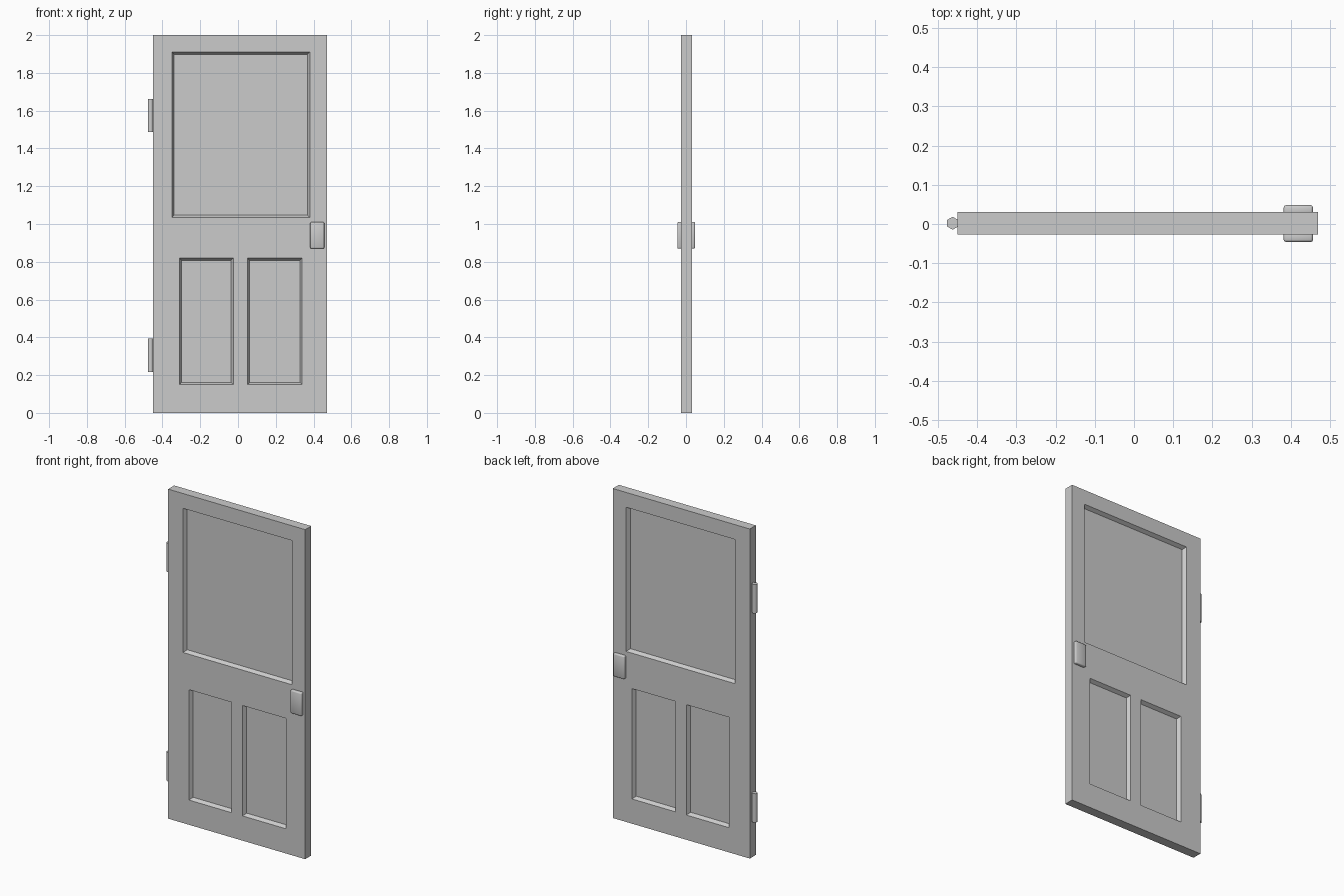
import bpy, bmesh, math
from mathutils import Vector, Matrix

cube = bpy.data.objects.get("Cube")
if cube:
    bpy.data.objects.remove(cube, do_unlink=True)

grey = bpy.data.materials.new("plain grey")
grey.use_nodes = True
grey.diffuse_color = (0.6, 0.6, 0.6, 1)
grey.node_tree.nodes["Principled BSDF"].inputs["Base Color"].default_value = (0.6, 0.6, 0.6, 1)

MID_Y = 0.002


def add_box(bm, low, high):
    low, high = Vector(low), Vector(high)
    size = high - low
    matrix = Matrix.Translation((low + high) / 2) @ Matrix.Diagonal((*size, 1))
    return bmesh.ops.create_cube(bm, size=1, matrix=matrix)


def finish(bm, name, smooth_angle=None):
    bmesh.ops.recalc_face_normals(bm, faces=bm.faces)
    mesh = bpy.data.meshes.new(name)
    bm.to_mesh(mesh)
    bm.free()
    mesh.materials.append(grey)
    obj = bpy.data.objects.new(name, mesh)
    bpy.context.collection.objects.link(obj)
    if smooth_angle:
        bpy.ops.object.select_all(action='DESELECT')
        obj.select_set(True)
        bpy.context.view_layer.objects.active = obj
        bpy.ops.object.shade_smooth_by_angle(angle=math.radians(smooth_angle))
    return obj


# Door slab with three bevelled recesses on each side: (left, right, bottom, top)
panels = [(-0.35, 0.38, 1.035, 1.91), (-0.31, -0.025, 0.15, 0.82), (0.05, 0.34, 0.15, 0.82)]
bm = bmesh.new()
add_box(bm, (-0.45, MID_Y - 0.029, 0), (0.47, MID_Y + 0.029, 2))
for x0, x1, z0, z1 in panels:
    for point, normal in (((x0, 0, 0), (1, 0, 0)), ((x1, 0, 0), (1, 0, 0)),
                          ((0, 0, z0), (0, 0, 1)), ((0, 0, z1), (0, 0, 1))):
        bmesh.ops.bisect_plane(bm, geom=bm.verts[:] + bm.edges[:] + bm.faces[:],
                               plane_co=point, plane_no=normal)
for x0, x1, z0, z1 in panels:
    for side in (-1, 1):
        faces = []
        for face in bm.faces:
            c = face.calc_center_median()
            if face.normal.y * side > 0.9 and x0 < c.x < x1 and z0 < c.z < z1:
                faces.append(face)
        bmesh.ops.inset_region(bm, faces=faces, thickness=0.012, depth=-0.022,
                               use_even_offset=True)
        bm.normal_update()
bmesh.ops.dissolve_limit(bm, angle_limit=math.radians(1), verts=bm.verts[:], edges=bm.edges[:])
finish(bm, "door_slab")

# Lock plates on the front and back
for name, y0, y1 in (("front_lock_plate", -0.046, -0.02), ("back_lock_plate", 0.022, 0.048)):
    bm = bmesh.new()
    add_box(bm, (0.382, y0, 0.87), (0.457, y1, 1.01))
    bmesh.ops.bevel(bm, geom=bm.edges[:], offset=0.006, segments=2, affect='EDGES', profile=0.5)
    finish(bm, name, 60)

# Six-sided hinge barrels
for name, z in (("lower_hinge", 0.305), ("upper_hinge", 1.575)):
    bm = bmesh.new()
    bmesh.ops.create_cone(bm, cap_ends=True, segments=6, radius1=0.0165, radius2=0.0165,
                          depth=0.175, matrix=Matrix.Translation((-0.463, MID_Y, z)))
    finish(bm, name, 65)
